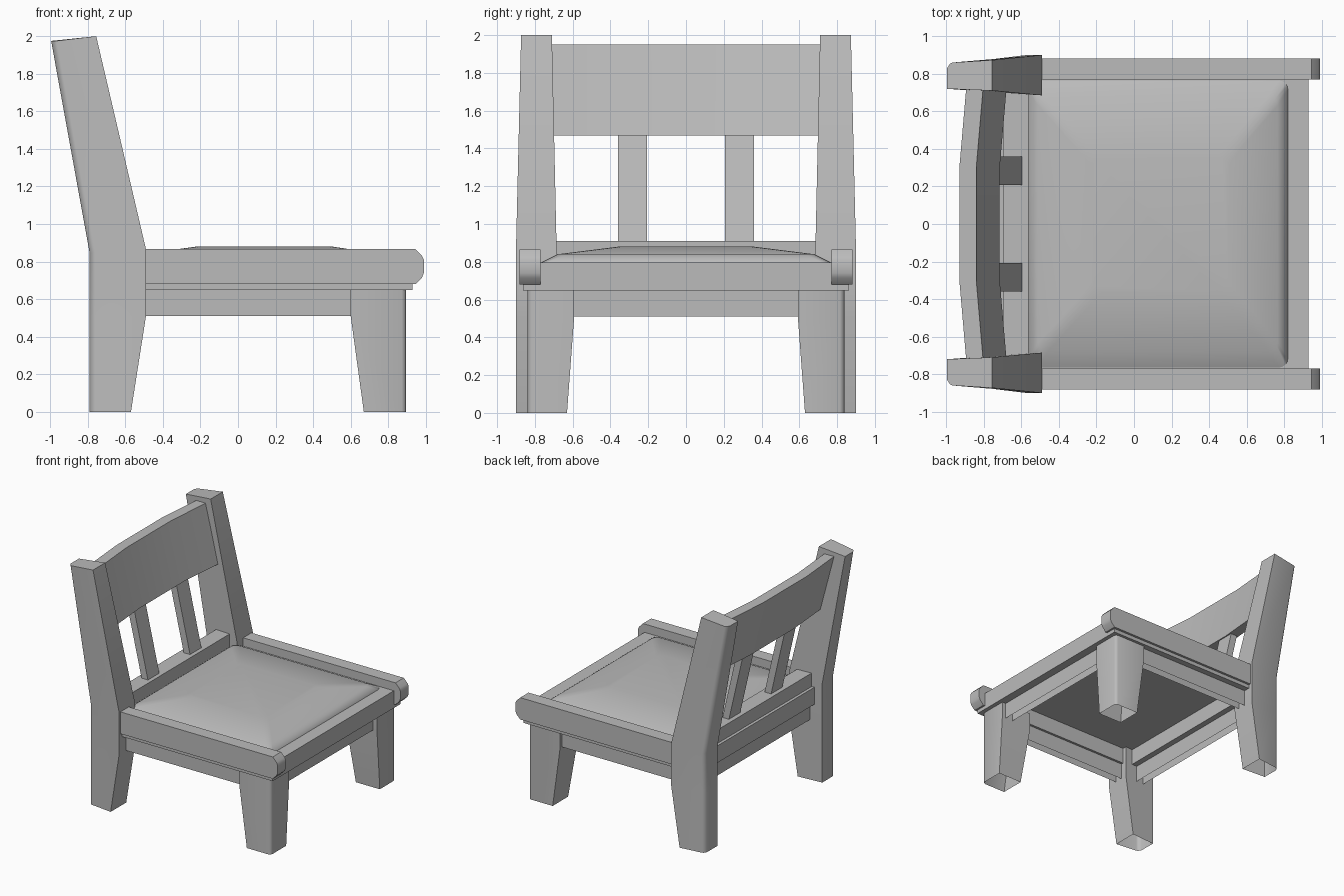
import bpy, bmesh, math

if "Cube" in bpy.data.objects:
    bpy.data.objects.remove(bpy.data.objects["Cube"])

mat = bpy.data.materials.new("light grey")
mat.diffuse_color = (0.5, 0.5, 0.5, 1)
mat.use_nodes = True
mat.node_tree.nodes["Principled BSDF"].inputs["Base Color"].default_value = mat.diffuse_color


def finish(name, bm, smooth=None):
    bmesh.ops.recalc_face_normals(bm, faces=bm.faces)
    me = bpy.data.meshes.new(name)
    bm.to_mesh(me)
    bm.free()
    me.materials.append(mat)
    ob = bpy.data.objects.new(name, me)
    bpy.context.collection.objects.link(ob)
    if smooth:
        bpy.ops.object.select_all(action='DESELECT')
        ob.select_set(True)
        bpy.context.view_layer.objects.active = ob
        bpy.ops.object.shade_smooth_by_angle(angle=math.radians(smooth))
    return ob


def loft(name, rings, smooth=None, open_start=False):
    """Skin equal-length closed rings and cap the ends."""
    bm = bmesh.new()
    vs = [[bm.verts.new(p) for p in r] for r in rings]
    n = len(vs[0])
    for a, b in zip(vs, vs[1:]):
        for i in range(n):
            j = (i + 1) % n
            bm.faces.new((a[i], a[j], b[j], b[i]))
    if not open_start:
        bm.faces.new(vs[0])
    bm.faces.new(vs[-1])
    return finish(name, bm, smooth)


def box(name, x0, x1, y0, y1, z0, z1, open_bottom=False):
    return loft(name, [[(x0, y0, z), (x1, y0, z), (x1, y1, z), (x0, y1, z)] for z in (z0, z1)],
                None, open_bottom)


def post_ring(s, zb, zf, x0, x1, front, back):
    """Post section, narrower at the back with a softened outer back corner."""
    return [(x1, s * front[0], zf), (x1, s * front[1], zf), (x0 + 0.03, s * back[1], zb),
            (x0 + 0.015, s * (back[1] - 0.006), zb), (x0, s * (back[1] - 0.03), zb), (x0, s * back[0], zb)]


def leg_ring(s, z, x0, y0):
    """Front leg section, softened at the outer front corner."""
    return [(x0, s * y0, z), (0.895, s * y0, z), (0.895, s * 0.815, z),
            (0.888, s * 0.83, z), (0.872, s * 0.838, z), (x0, s * 0.838, z)]


for s, side in ((-1, "right"), (1, "left")):
    # Back leg and tilted post in one piece, open underneath
    loft("back_post_" + side, [
        post_ring(s, 0, 0, -0.79, -0.57, (0.69, 0.9), (0.705, 0.877)),
        post_ring(s, 0.51, 0.51, -0.79, -0.49, (0.685, 0.9), (0.705, 0.877)),
        post_ring(s, 0.845, 0.865, -0.79, -0.49, (0.685, 0.9), (0.705, 0.877)),
        post_ring(s, 1.975, 2.0, -0.995, -0.755, (0.71, 0.873), (0.72, 0.86))], 60, True)
    # Tapered front leg, open underneath
    loft("front_leg_" + side, [leg_ring(s, 0, 0.67, 0.63), leg_ring(s, 0.51, 0.6, 0.592),
                               leg_ring(s, 0.65, 0.6, 0.592)], 40, True)
    # Side rail with chamfered front end
    prof = [(-0.52, 0.68), (0.945, 0.68), (0.98, 0.715), (0.99, 0.74), (0.99, 0.81),
            (0.98, 0.83), (0.945, 0.866), (-0.52, 0.866)]
    loft("side_rail_" + side, [[(x, s * y, z) for x, z in prof] for y in (0.77, 0.882)], 40)
    # Side apron, ledge and seat frame
    box("side_apron_" + side, -0.52, 0.62, s * 0.74, s * 0.81, 0.51, 0.65, True)
    box("side_ledge_" + side, -0.52, 0.93, s * 0.72, s * 0.862, 0.648, 0.68)
    box("frame_side_" + side, -0.52, 0.85, s * 0.72, s * 0.77, 0.65, 0.795)
    # Tilted back slat
    slat = []
    for z, x in ((0.89, -0.592), (1.52, -0.737)):
        slat.append([(x, s * 0.207, z), (x, s * 0.36, z), (x - 0.06, s * 0.36, z), (x - 0.06, s * 0.207, z)])
    loft("back_slat_" + side, slat)

# Front and back rails and aprons
box("front_rail", 0.78, 0.93, -0.77, 0.77, 0.648, 0.795)
box("front_apron", 0.79, 0.86, -0.62, 0.62, 0.51, 0.65, True)
box("back_frame_rail", -0.72, -0.56, -0.71, 0.71, 0.65, 0.795)
box("back_lower_rail", -0.695, -0.562, -0.71, 0.71, 0.795, 0.91)
box("back_apron", -0.68, -0.61, -0.71, 0.71, 0.51, 0.65, True)

# Curved head rail between the posts
head = []
for y, d in ((-0.73, 0.037), (-0.3, 0), (0.3, 0), (0.73, 0.037)):
    head.append([(-0.715 + d, y, 1.468), (-0.84 + d, y, 1.95),
                 (-0.93 + d, y, 1.95), (-0.805 + d, y, 1.468)])
loft("head_rail", head, 30)


# Domed seat panel from rounded rectangles
def seat_ring(x0, x1, w, z, r):
    pts = []
    for k, (cx, cy) in enumerate(((x1 - r, w - r), (x0 + r, w - r), (x0 + r, r - w), (x1 - r, r - w))):
        for i in range(5):
            a = math.pi / 2 * (k + i / 4)
            pts.append((cx + r * math.cos(a), cy + r * math.sin(a), z))
    return pts


loft("seat", [seat_ring(-0.565, 0.82, 0.765, 0.785, 0.05),
              seat_ring(-0.565, 0.82, 0.765, 0.797, 0.05),
              seat_ring(-0.51, 0.765, 0.68, 0.84, 0.05),
              seat_ring(-0.22, 0.5, 0.36, 0.88, 0.05)], 60)
